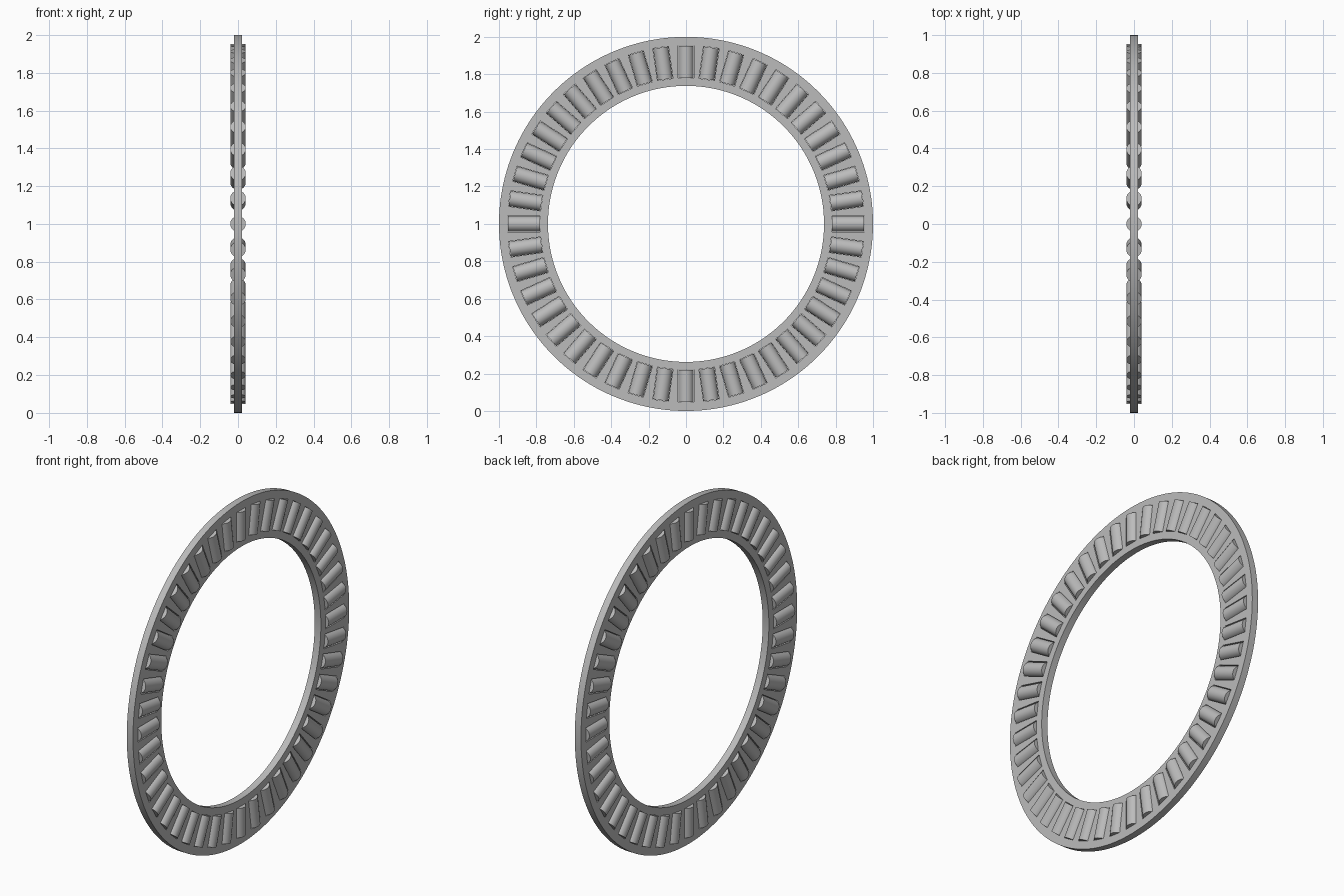
import bpy, bmesh, math
from mathutils import Matrix

cube = bpy.data.objects.get("Cube")
if cube:
    bpy.data.objects.remove(cube, do_unlink=True)

COUNT = 44                        # rollers around the ring
R_OUT, R_IN, HALF = 1.0, 0.738, 0.02
ROLL_IN, ROLL_OUT, ROLL_R = 0.781, 0.952, 0.041
MID, LENGTH = (ROLL_IN + ROLL_OUT) / 2, ROLL_OUT - ROLL_IN
CENTRE = Matrix.Translation((0, 0, 1))

steel = bpy.data.materials.new("steel grey")
steel.use_nodes = True
steel.diffuse_color = (0.5, 0.5, 0.5, 1)
steel.node_tree.nodes["Principled BSDF"].inputs["Base Color"].default_value = (0.5, 0.5, 0.5, 1)


def make_object(name, bm):
    bmesh.ops.recalc_face_normals(bm, faces=bm.faces)
    mesh = bpy.data.meshes.new(name)
    bm.to_mesh(mesh)
    bm.free()
    mesh.materials.append(steel)
    obj = bpy.data.objects.new(name, mesh)
    bpy.context.collection.objects.link(obj)
    return obj


def around_ring(i):
    """Placement of pocket i: local z points outward from the ring centre."""
    turn = Matrix.Rotation(math.tau * i / COUNT, 4, 'X')
    return CENTRE @ turn @ Matrix.Translation((0, 0, MID))


def smooth(obj):
    bpy.ops.object.select_all(action='DESELECT')
    obj.select_set(True)
    bpy.context.view_layer.objects.active = obj
    bpy.ops.object.shade_smooth_by_angle(angle=math.radians(30))


# Flat cage ring: rectangular section spun about the x axis
bm = bmesh.new()
section = [bm.verts.new((x, 0, 1 + r)) for x, r in
           ((-HALF, R_IN), (HALF, R_IN), (HALF, R_OUT), (-HALF, R_OUT))]
edges = [bm.edges.new((section[i], section[(i + 1) % 4])) for i in range(4)]
bmesh.ops.spin(bm, geom=section + edges, cent=(0, 0, 1), axis=(1, 0, 0),
               angle=math.tau, steps=COUNT * 4, use_merge=True)
bmesh.ops.remove_doubles(bm, verts=bm.verts, dist=1e-5)
cage = make_object("cage_ring", bm)

# Rectangular pockets cut through the cage
bm = bmesh.new()
for i in range(COUNT):
    size = Matrix.Diagonal((0.2, 2 * ROLL_R + 0.002, LENGTH + 0.003, 1))
    bmesh.ops.create_cube(bm, size=1, matrix=around_ring(i) @ size)
cutter = make_object("pocket_cutter", bm)
cutter.hide_render = True

cut = cage.modifiers.new("pockets", 'BOOLEAN')
cut.operation, cut.solver, cut.object = 'DIFFERENCE', 'EXACT', cutter
bpy.ops.object.select_all(action='DESELECT')
cage.select_set(True)
bpy.context.view_layer.objects.active = cage
bpy.ops.object.modifier_apply(modifier=cut.name)
bpy.data.objects.remove(cutter, do_unlink=True)
smooth(cage)

# Cylindrical rollers lying radially in the pockets
bm = bmesh.new()
for i in range(COUNT):
    bmesh.ops.create_cone(bm, cap_ends=True, segments=32, radius1=ROLL_R, radius2=ROLL_R,
                          depth=LENGTH, matrix=around_ring(i))
smooth(make_object("rollers", bm))
